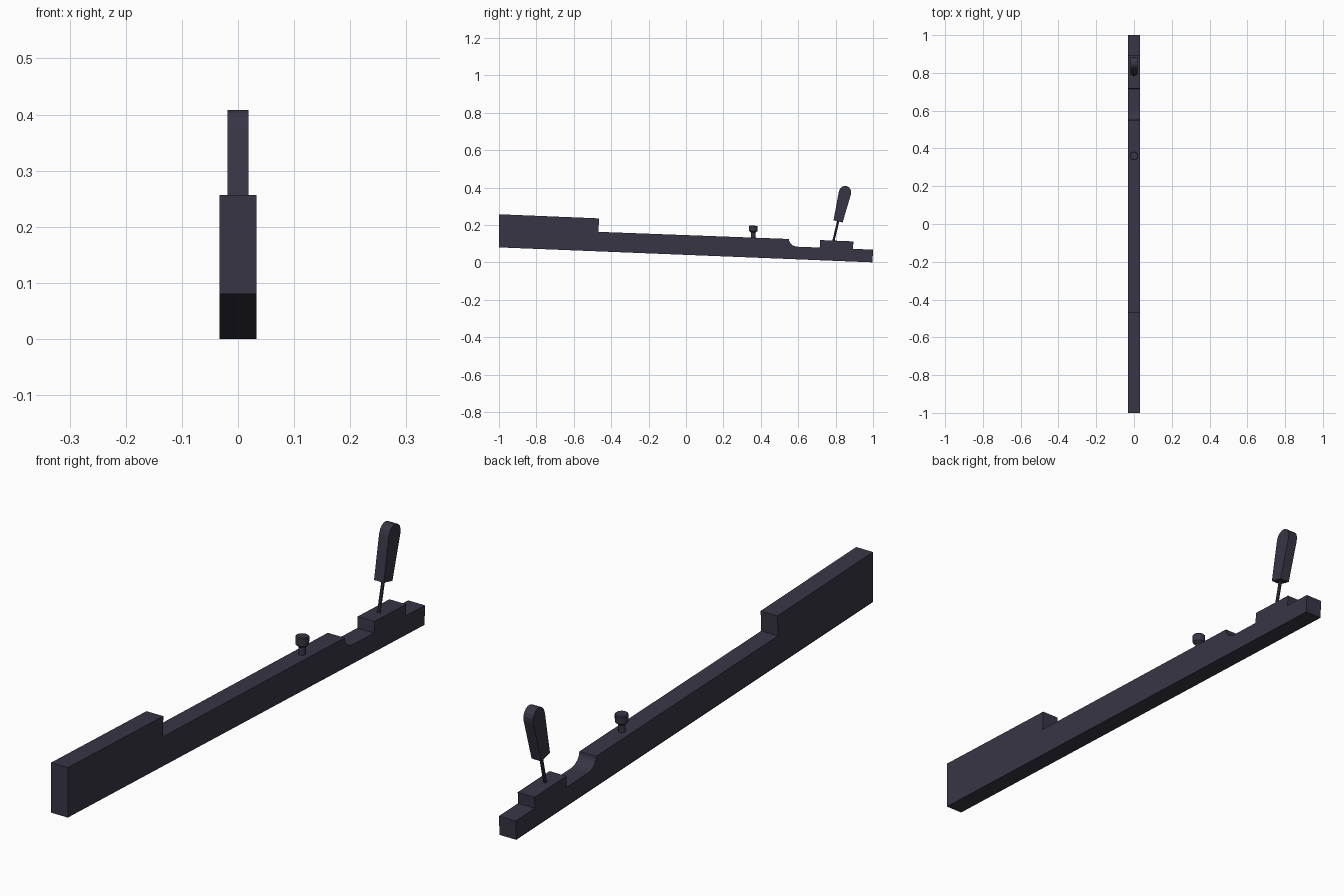
import bpy, bmesh, math
from mathutils import Vector

if "Cube" in bpy.data.objects:
    bpy.data.objects.remove(bpy.data.objects["Cube"])

mat = bpy.data.materials.new("dark slate")
mat.diffuse_color = (0.040, 0.036, 0.060, 1)
mat.use_nodes = True
mat.node_tree.nodes["Principled BSDF"].inputs["Base Color"].default_value = mat.diffuse_color


def finish(name, bm):
    bmesh.ops.recalc_face_normals(bm, faces=bm.faces)
    mesh = bpy.data.meshes.new(name)
    bm.to_mesh(mesh)
    bm.free()
    mesh.materials.append(mat)
    obj = bpy.data.objects.new(name, mesh)
    bpy.context.collection.objects.link(obj)
    return obj


def slab(name, profile, half_width):
    """Extrude a (y, z) side profile symmetrically along x."""
    bm = bmesh.new()
    face = bm.faces.new([bm.verts.new((-half_width, y, z)) for y, z in profile])
    ext = bmesh.ops.extrude_face_region(bm, geom=[face])
    verts = [v for v in ext["geom"] if isinstance(v, bmesh.types.BMVert)]
    bmesh.ops.translate(bm, verts=verts, vec=(2 * half_width, 0, 0))
    return finish(name, bm)


def turned(name, base, axis, rings, sides):
    """Lathe (radius, height) rings around an axis."""
    bm = bmesh.new()
    q = Vector((0, 0, 1)).rotation_difference(Vector(axis))
    loops = []
    for r, h in rings:
        loops.append([bm.verts.new(Vector(base) + q @ Vector((
            r * math.cos(2 * math.pi * i / sides),
            r * math.sin(2 * math.pi * i / sides), h))) for i in range(sides)])
    for a, b in zip(loops, loops[1:]):
        for i in range(sides):
            j = (i + 1) % sides
            bm.faces.new((a[i], a[j], b[j], b[i]))
    bm.faces.new(loops[0][::-1])
    bm.faces.new(loops[-1])
    return finish(name, bm)


# Sloping body with a tall block, a concave step and a raised pad
cove = []
for i in range(7):
    a = math.radians(180 + 80 * i / 6)
    cove.append((0.60 + 0.05 * math.cos(a), 0.125 + 0.042 * math.sin(a)))
body = [(-1, 0.08), (-1, 0.257), (-0.465, 0.235), (-0.468, 0.163)]
body += cove
body += [(0.715, 0.079), (0.717, 0.119), (0.895, 0.112), (0.893, 0.072),
         (1, 0.068), (0.997, 0)]
slab("body", body, 0.033)

# Small knob on the body
tilt = (0, 0.04, 1)
turned("knob", (0, 0.358, 0.125), tilt,
       [(0.012, 0), (0.012, 0.034), (0.022, 0.042), (0.023, 0.068), (0.020, 0.071)], 12)

# Leaning lever: thin rod and flat, round-topped grip
lean = Vector((0, 0.24, 1)).normalized()
turned("lever_rod", (0, 0.786, 0.105), lean, [(0.006, 0), (0.006, 0.13)], 8)

side = Vector((0, lean.z, -lean.y))
foot = Vector((0, 0.813, 0.219))
outline = [(-0.025, 0), (-0.033, 0.155)]
outline += [(-0.033 * math.cos(math.pi * i / 8), 0.160 + 0.034 * math.sin(math.pi * i / 8))
            for i in range(1, 8)]
outline += [(0.033, 0.155), (0.025, 0)]
points = [foot + side * s + lean * h for s, h in outline]
slab("lever_grip", [(p.y, p.z) for p in points], 0.019)
